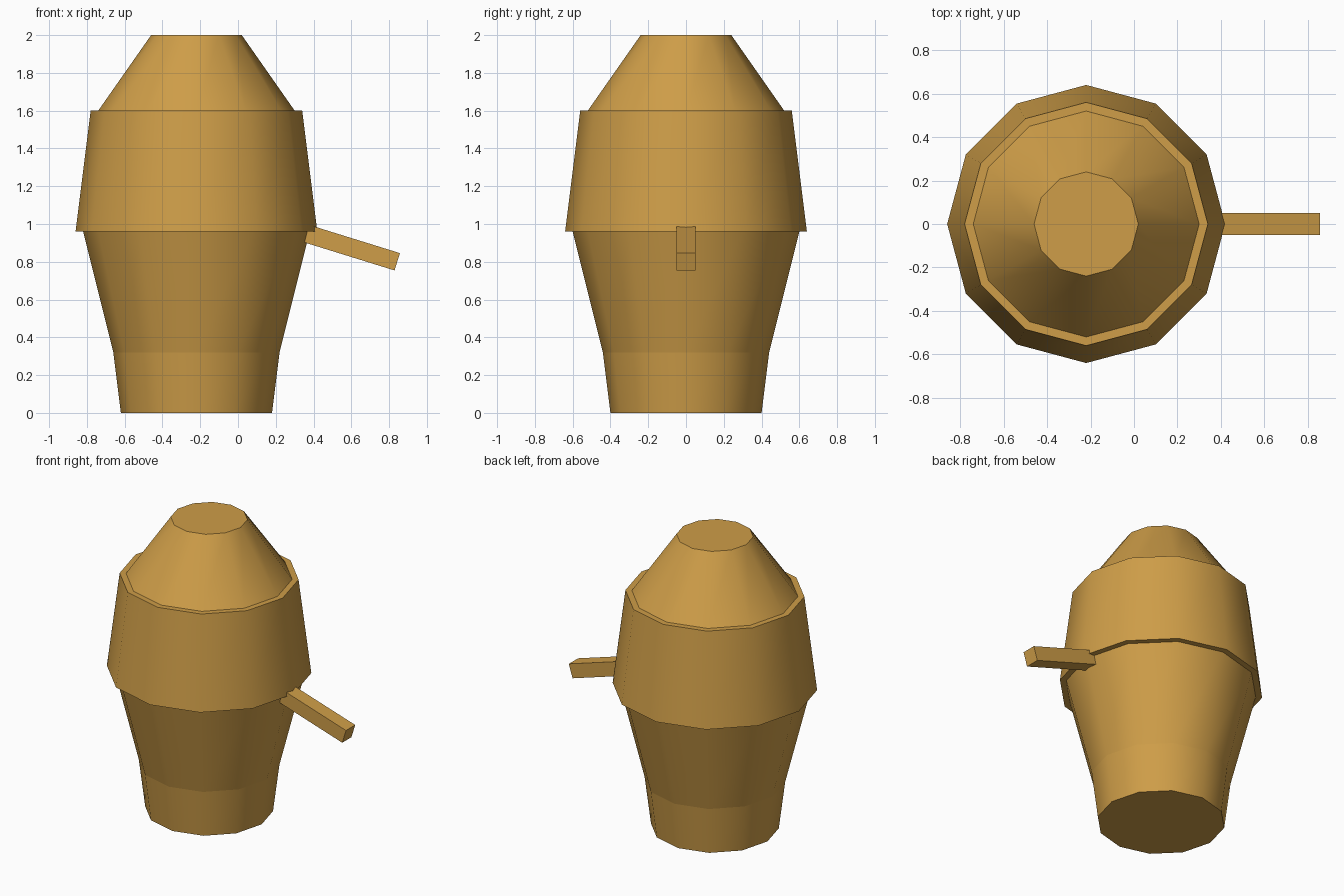
import bpy, bmesh, math
from mathutils import Matrix, Vector

cube = bpy.data.objects.get("Cube")
if cube:
    bpy.data.objects.remove(cube, do_unlink=True)

SIDES = 12
CENTRE_X = -0.22

amber = bpy.data.materials.new("amber_brown")
amber.use_nodes = True
colour = (0.62, 0.34, 0.065, 1.0)
amber.diffuse_color = colour
amber.node_tree.nodes["Principled BSDF"].inputs["Base Color"].default_value = colour


def add_object(name, bm):
    mesh = bpy.data.meshes.new(name)
    bm.to_mesh(mesh)
    bm.free()
    mesh.materials.append(amber)
    obj = bpy.data.objects.new(name, mesh)
    bpy.context.collection.objects.link(obj)
    return obj


def tapered_drum(name, profile):
    """Closed drum through (radius, height) rings: smooth around, crisp at each ring."""
    bm = bmesh.new()
    rings = []
    for radius, z in profile:
        angles = [math.tau * i / SIDES for i in range(SIDES)]
        rings.append([bm.verts.new((radius * math.cos(a), radius * math.sin(a), z)) for a in angles])
    for low, high in zip(rings, rings[1:]):
        for i in range(SIDES):
            j = (i + 1) % SIDES
            bm.faces.new((low[i], low[j], high[j], high[i])).smooth = True
    bm.faces.new(rings[0][::-1])
    bm.faces.new(rings[-1])
    for edge in bm.edges:
        a, b = edge.verts
        edge.smooth = abs(a.co.z - b.co.z) > 0.001
    obj = add_object(name, bm)
    obj.location.x = CENTRE_X
    return obj


# Stacked body: flared base, overhanging middle and truncated cone cap
tapered_drum("lower_body", [(0.40, 0), (0.44, 0.32), (0.60, 0.96)])
tapered_drum("upper_body", [(0.64, 0.96), (0.56, 1.6)])
tapered_drum("cone_cap", [(0.52, 1.6), (0.24, 2.0)])

# Square bar sloping down from the side
start, end = Vector((0.27, 0, 0.978)), Vector((0.843, 0, 0.80))
span = end - start
bm = bmesh.new()
bmesh.ops.create_cube(bm, size=1)
bmesh.ops.scale(bm, vec=(span.length, 0.10, 0.096), verts=bm.verts)
tilt = Matrix.Rotation(math.atan2(-span.z, span.x), 3, "Y")
bmesh.ops.rotate(bm, matrix=tilt, verts=bm.verts)
handle = add_object("side_handle", bm)
handle.location = (start + end) / 2
